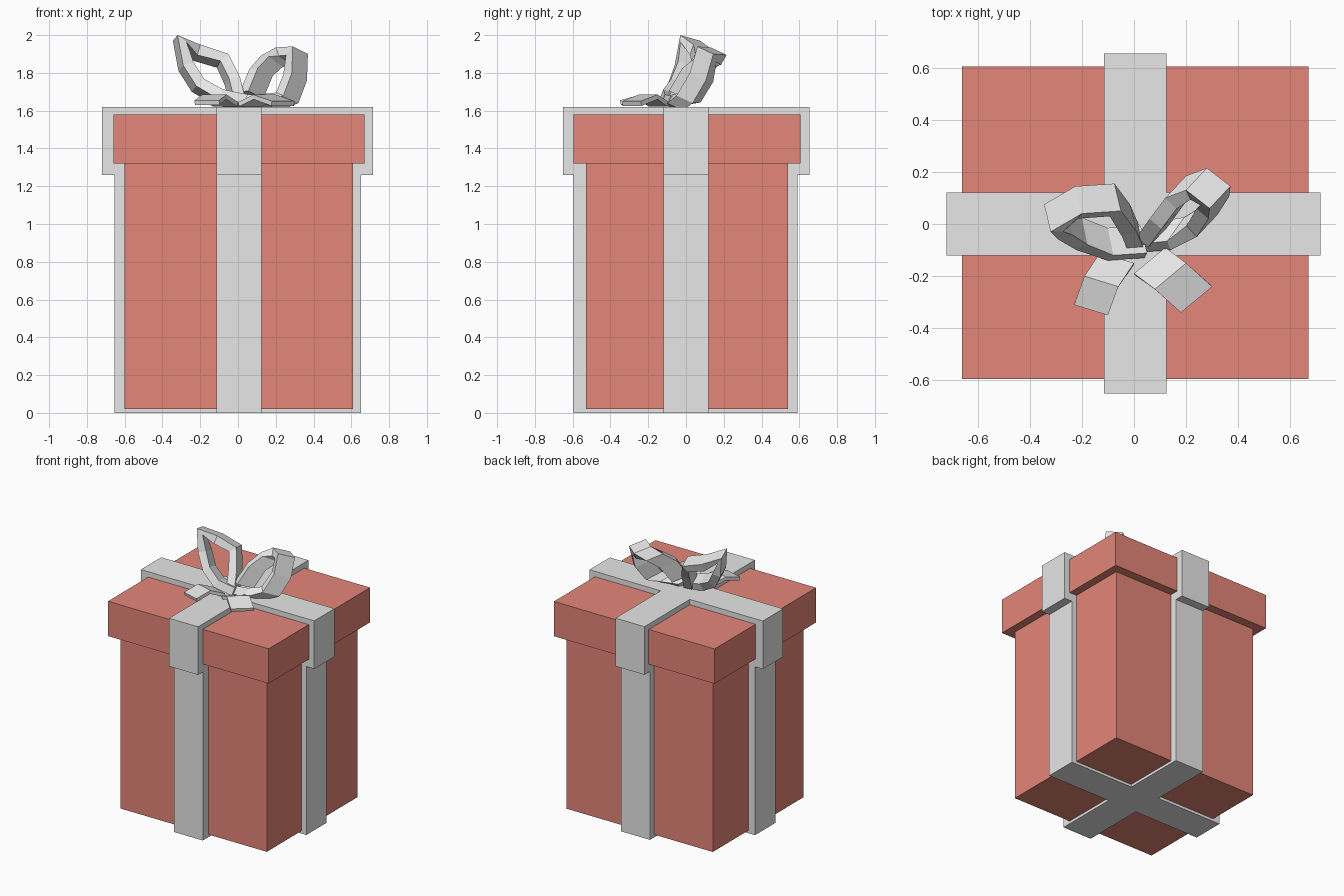
import bpy
import bmesh
from mathutils import Vector

cube = bpy.data.objects.get("Cube")
if cube:
    bpy.data.objects.remove(cube, do_unlink=True)


def make_material(name, colour):
    mat = bpy.data.materials.new(name)
    mat.use_nodes = True
    mat.diffuse_color = colour
    mat.node_tree.nodes["Principled BSDF"].inputs["Base Color"].default_value = colour
    return mat


coral = make_material("coral_red", (0.78, 0.24, 0.19, 1))
grey = make_material("ribbon_grey", (0.8, 0.8, 0.8, 1))


def add_object(name, bm, mat):
    mesh = bpy.data.meshes.new(name)
    bm.to_mesh(mesh)
    bm.free()
    mesh.materials.append(mat)
    obj = bpy.data.objects.new(name, mesh)
    bpy.context.scene.collection.objects.link(obj)
    return obj


def prism(name, outline, bottom, top, mat):
    """Extrude a flat outline straight up."""
    bm = bmesh.new()
    face = bm.faces.new([bm.verts.new((x, y, bottom)) for x, y in outline])
    result = bmesh.ops.extrude_face_region(bm, geom=[face])
    raised = [v for v in result["geom"] if isinstance(v, bmesh.types.BMVert)]
    bmesh.ops.translate(bm, verts=raised, vec=(0, 0, top - bottom))
    bmesh.ops.recalc_face_normals(bm, faces=bm.faces)
    return add_object(name, bm, mat)


def rectangle(x0, x1, y0, y1):
    return [(x0, y0), (x1, y0), (x1, y1), (x0, y1)]


def cross(x0, x1, y0, y1):
    """Plus-shaped outline of two crossing ribbon bands."""
    a, b, c, d = -0.115, 0.125, -0.12, 0.12
    return [(a, y0), (b, y0), (b, c), (x1, c), (x1, d), (b, d),
            (b, y1), (a, y1), (a, d), (x0, d), (x0, c), (a, c)]


def band(name, edge, side, thickness):
    """Faceted ribbon: a front edge swept by a width vector, then thickened."""
    bm = bmesh.new()
    front = [bm.verts.new(p) for p in edge]
    back = [bm.verts.new(Vector(p) + Vector(side)) for p in edge]
    for i in range(len(edge) - 1):
        bm.faces.new((front[i], front[i + 1], back[i + 1], back[i]))
    obj = add_object(name, bm, grey)
    solid = obj.modifiers.new("thickness", "SOLIDIFY")
    solid.thickness = thickness
    solid.offset = -1
    return obj


# Box and lid
prism("box_body", rectangle(-0.6, 0.61, -0.53, 0.54), 0.02, 1.32, coral)
prism("box_lid", rectangle(-0.66, 0.67, -0.595, 0.605), 1.32, 1.58, coral)

# Ribbon wrapped around the box and the lid
prism("body_ribbon", cross(-0.655, 0.65, -0.595, 0.59), 0, 1.26, grey)
prism("lid_ribbon", cross(-0.72, 0.715, -0.65, 0.655), 1.26, 1.62, grey)

# Bow loops, leaning back
band("left_bow_loop", [
    (0.01, -0.05, 1.7), (0.06, 0.02, 1.82), (0.12, 0.1, 1.89),
    (0.2, 0.13, 1.935), (0.29, 0.06, 1.94), (0.285, 0.02, 1.8),
    (0.24, -0.05, 1.68), (0.14, -0.1, 1.64), (-0.01, -0.11, 1.63),
], (0.08, 0.085, -0.04), 0.06)
band("right_bow_loop", [
    (0.04, -0.13, 1.63), (-0.1, -0.14, 1.66), (-0.22, -0.1, 1.73),
    (-0.29, -0.06, 1.84), (-0.32, -0.03, 2), (-0.2, 0.04, 1.95),
    (-0.05, 0.05, 1.9), (0.01, -0.03, 1.78), (0.04, -0.1, 1.66),
], (-0.025, 0.105, -0.03), 0.06)

# Bow tails lying towards the front
band("left_bow_tail", [
    (0.0, -0.19, 1.645), (0.08, -0.25, 1.685), (0.18, -0.34, 1.65),
], (0.12, 0.1, 0), 0.025)
band("right_bow_tail", [
    (-0.13, -0.11, 1.645), (-0.19, -0.2, 1.685), (-0.23, -0.31, 1.655),
], (0.13, -0.04, 0), 0.025)
